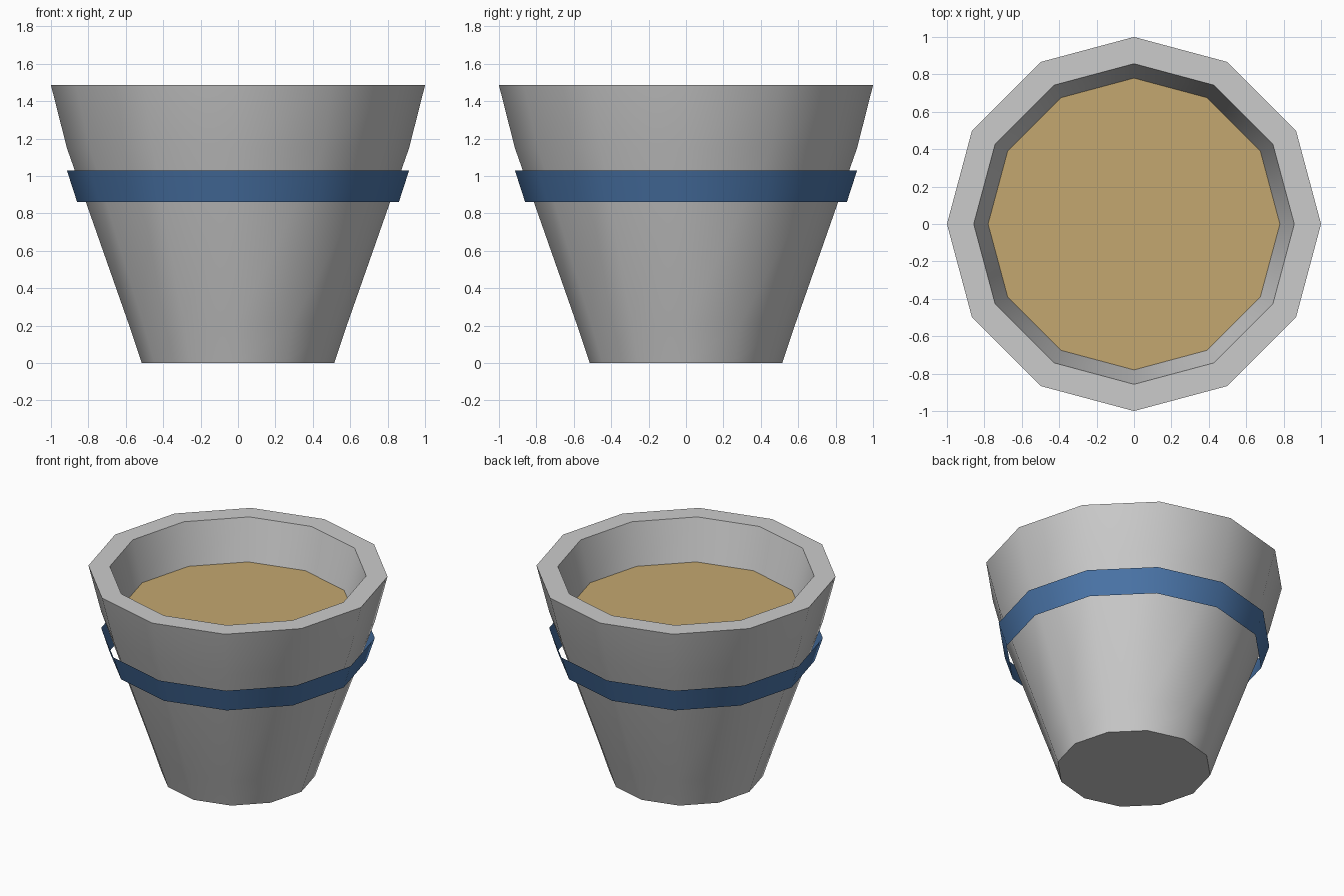
import bpy
import bmesh
from math import cos, sin, tau, radians

if "Cube" in bpy.data.objects:
    bpy.data.objects.remove(bpy.data.objects["Cube"])

SIDES = 12


def lathe(name, profile, cap_start=False, cap_end=False, color=None):
    """Spin (radius, z) points into a twelve-sided shell."""
    bm = bmesh.new()
    rings = [[bm.verts.new((r * cos(tau * i / SIDES), r * sin(tau * i / SIDES), z))
              for i in range(SIDES)] for r, z in profile]
    for a, b in zip(rings, rings[1:]):
        for i in range(SIDES):
            j = (i + 1) % SIDES
            bm.faces.new((a[i], a[j], b[j], b[i]))
    if cap_start:
        bm.faces.new(rings[0][::-1])
    if cap_end:
        bm.faces.new(rings[-1])
    mesh = bpy.data.meshes.new(name)
    bm.to_mesh(mesh)
    bm.free()
    obj = bpy.data.objects.new(name, mesh)
    bpy.context.collection.objects.link(obj)
    if color:
        mat = bpy.data.materials.new(name + "_color")
        mat.diffuse_color = (*color, 1)
        mat.use_nodes = True
        mat.node_tree.nodes["Principled BSDF"].inputs["Base Color"].default_value = mat.diffuse_color
        mesh.materials.append(mat)
    # smooth sides, crisp rim and base
    bpy.ops.object.select_all(action='DESELECT')
    obj.select_set(True)
    bpy.context.view_layer.objects.active = obj
    bpy.ops.object.shade_smooth_by_angle(angle=radians(40))
    return obj


# cup wall: base, flared outside, flat rim, inside down to the drink
lathe("cup", [(0.515, 0), (0.585, 0.21), (0.915, 1.15), (1.0, 1.485),
              (0.857, 1.485), (0.78, 1.19)], cap_start=True)

# drink surface
lathe("drink", [(0.78, 1.19)], cap_end=True, color=(0.55, 0.39, 0.16))

# loose thin band around the outside
lathe("band", [(0.86, 0.86), (0.915, 1.03)], color=(0.07, 0.18, 0.40))
